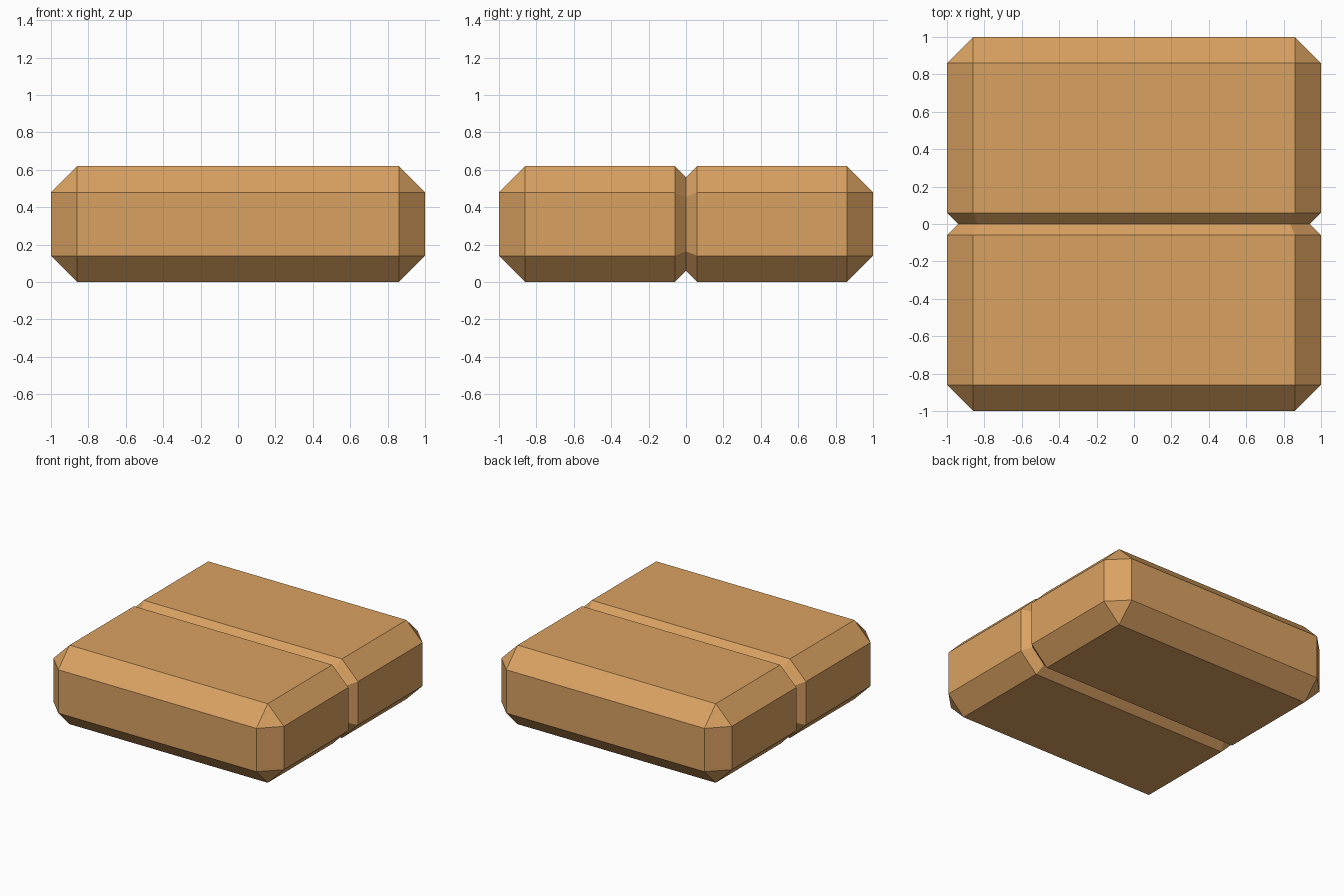
import bpy, bmesh, math
from mathutils import Matrix

if "Cube" in bpy.data.objects:
    bpy.data.objects.remove(bpy.data.objects["Cube"])

H, CHAMFER, GROOVE = 0.62, 0.14, 0.06

wood = bpy.data.materials.new("tan")
wood.diffuse_color = (0.70, 0.36, 0.12, 1)
wood.use_nodes = True
wood.node_tree.nodes["Principled BSDF"].inputs["Base Color"].default_value = wood.diffuse_color

bm = bmesh.new()
# Chamfered slab
bmesh.ops.create_cube(bm, size=1, matrix=Matrix.Diagonal((2, 2, H, 1)))
bmesh.ops.bevel(bm, geom=bm.edges[:], offset=CHAMFER, segments=1,
                affect='EDGES', clamp_overlap=False)

# Three cuts across the middle for the V groove
for y in (-GROOVE, 0, GROOVE):
    bmesh.ops.bisect_plane(bm, geom=bm.verts[:] + bm.edges[:] + bm.faces[:],
                           plane_co=(0, y, 0), plane_no=(0, 1, 0))

# Inset the middle ring evenly all round
corner = GROOVE * math.tan(math.pi / 8)
for v in bm.verts:
    if abs(v.co.y) < 1e-4:
        on_side = abs(v.co.x) > 0.99
        dx, dz = (GROOVE, corner) if on_side else (corner, GROOVE)
        v.co.x -= math.copysign(dx, v.co.x)
        v.co.z -= math.copysign(dz, v.co.z)

bmesh.ops.translate(bm, verts=bm.verts[:], vec=(0, 0, H / 2))
bmesh.ops.recalc_face_normals(bm, faces=bm.faces[:])
mesh = bpy.data.meshes.new("grooved_block")
bm.to_mesh(mesh)
bm.free()
mesh.materials.append(wood)
block = bpy.data.objects.new("grooved_block", mesh)
bpy.context.collection.objects.link(block)
